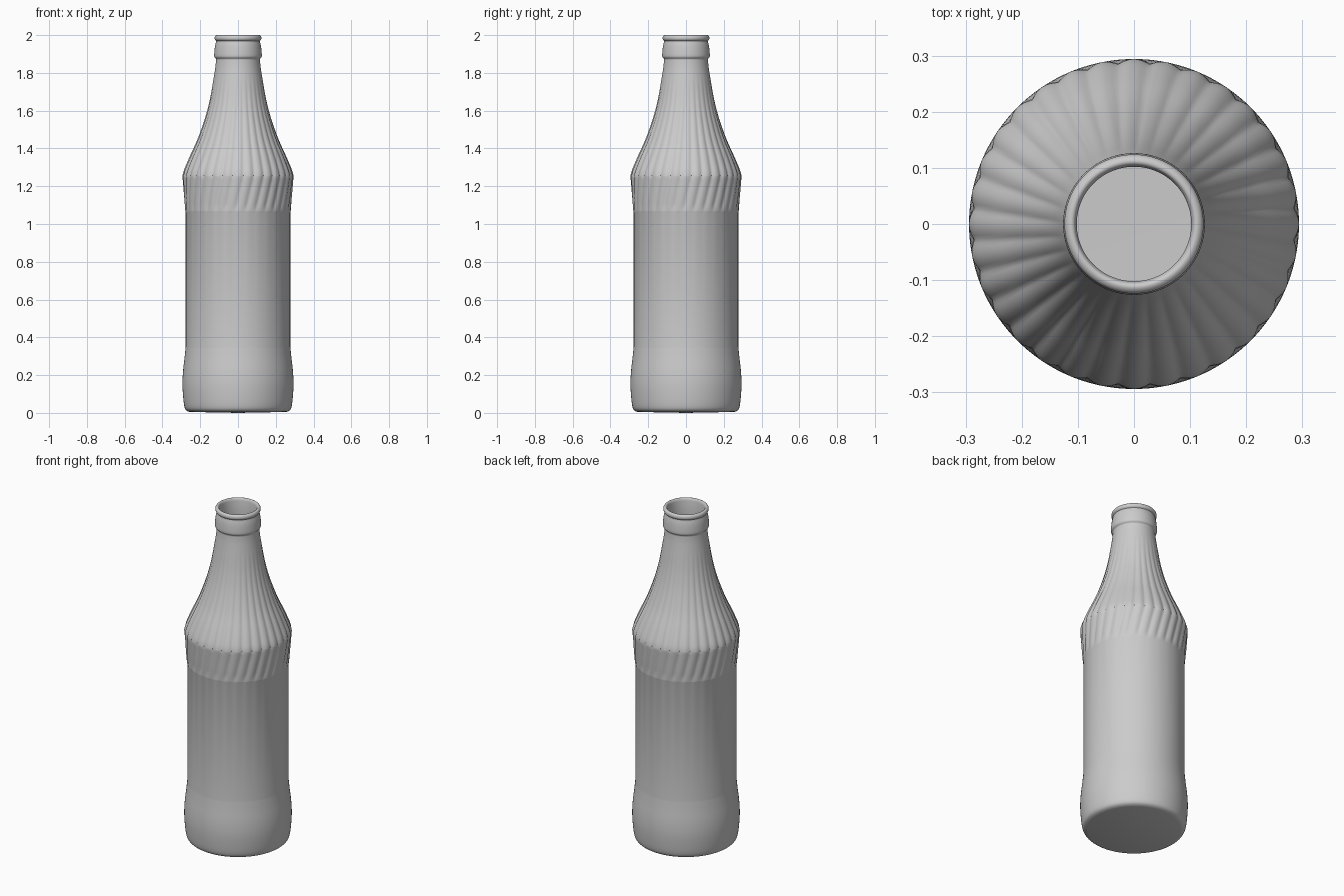
import bpy, bmesh, math
from mathutils import Vector

if "Cube" in bpy.data.objects:
    bpy.data.objects.remove(bpy.data.objects["Cube"])

SEG = 256      # points around the bottle
FLUTES = 32    # swirled flutes on the shoulder
WALL = 0.02

# Outer profile (radius, z) in sections; each is smoothed, with creases between them
BASE = [(0.255, 0.005), (0.272, 0.012), (0.283, 0.03), (0.29, 0.08), (0.294, 0.15),
        (0.291, 0.22), (0.283, 0.29), (0.278, 0.34)]
BODY = [(0.277, 0.35), (0.277, 1.06)]
BAND = [(0.279, 1.065), (0.284, 1.12), (0.29, 1.2), (0.294, 1.25)]
SHOULDER = [(0.294, 1.255), (0.286, 1.285), (0.259, 1.35), (0.214, 1.45), (0.175, 1.56),
            (0.149, 1.66), (0.131, 1.76), (0.12, 1.83), (0.116, 1.872)]
COLLAR = [(0.118, 1.876), (0.125, 1.884), (0.126, 1.9), (0.122, 1.94), (0.116, 1.966)]
RIM = [(0.116, 1.97), (0.122, 1.976), (0.124, 1.985), (0.121, 1.995), (0.113, 2.0),
       (0.106, 1.997), (0.102, 1.985)]


def smooth(points, steps):
    """Catmull-Rom curve through the points."""
    p = [Vector(points[0])] + [Vector(q) for q in points] + [Vector(points[-1])]
    out = []
    for i in range(1, len(p) - 2):
        a, b, c, d = p[i - 1:i + 3]
        for s in range(steps):
            t = s / steps
            out.append(0.5 * (2 * b + (c - a) * t + (2 * a - 5 * b + 4 * c - d) * t * t
                              + (3 * b - a - 3 * c + d) * t ** 3))
    return out + [p[-1]]


def flute(z, angle):
    """Depth of the swirled grooves at a height and angle."""
    if z < 1.063 or z > 1.8:
        return 0.0
    if z < 1.25:
        depth = 0.007 * min(1, (z - 1.06) / 0.04)
        twist = 0.8 * (z - 1.25)
    else:
        depth = 0.009 * (1 - (z - 1.25) / 0.55)
        twist = 0.15 * (z - 1.25)
    return depth * (1 - abs(math.cos(FLUTES / 2 * (angle - twist)))) * 0.9


outer = []
for section, steps in ((BASE, 3), (BODY, 1), (BAND, 5), (SHOULDER, 5), (COLLAR, 3), (RIM, 3)):
    outer += smooth(section, steps)

# Inner wall, from the mouth down to the inside floor
inner = [Vector(q) for q in ((0.102, 1.87), (0.11, 1.8), (0.129, 1.66), (0.155, 1.56),
                             (0.194, 1.45), (0.239, 1.35), (0.268, 1.26), (0.257, 1.06),
                             (0.257, 0.34), (0.273, 0.15), (0.265, 0.05), (0.245, WALL + 0.005))]

# Revolve the profile
bm = bmesh.new()
rings = []
for i, (r, z) in enumerate(outer + inner):
    ring = []
    for k in range(SEG):
        a = 2 * math.pi * k / SEG
        rr = r - flute(z, a) if i < len(outer) else r
        ring.append(bm.verts.new((rr * math.cos(a), rr * math.sin(a), z)))
    rings.append(ring)
for lo, hi in zip(rings, rings[1:]):
    for k in range(SEG):
        n = (k + 1) % SEG
        bm.faces.new((lo[k], lo[n], hi[n], hi[k]))

# Underside and inside floor
for ring, z in ((rings[0], 0.0), (rings[-1], WALL)):
    centre = bm.verts.new((0, 0, z))
    for k in range(SEG):
        bm.faces.new((ring[(k + 1) % SEG], ring[k], centre))
bmesh.ops.recalc_face_normals(bm, faces=bm.faces)

mesh = bpy.data.meshes.new("bottle")
bm.to_mesh(mesh)
bm.free()
bottle = bpy.data.objects.new("bottle", mesh)
bpy.context.collection.objects.link(bottle)
bpy.context.view_layer.objects.active = bottle
bottle.select_set(True)
bpy.ops.object.shade_smooth_by_angle(angle=math.radians(40))
